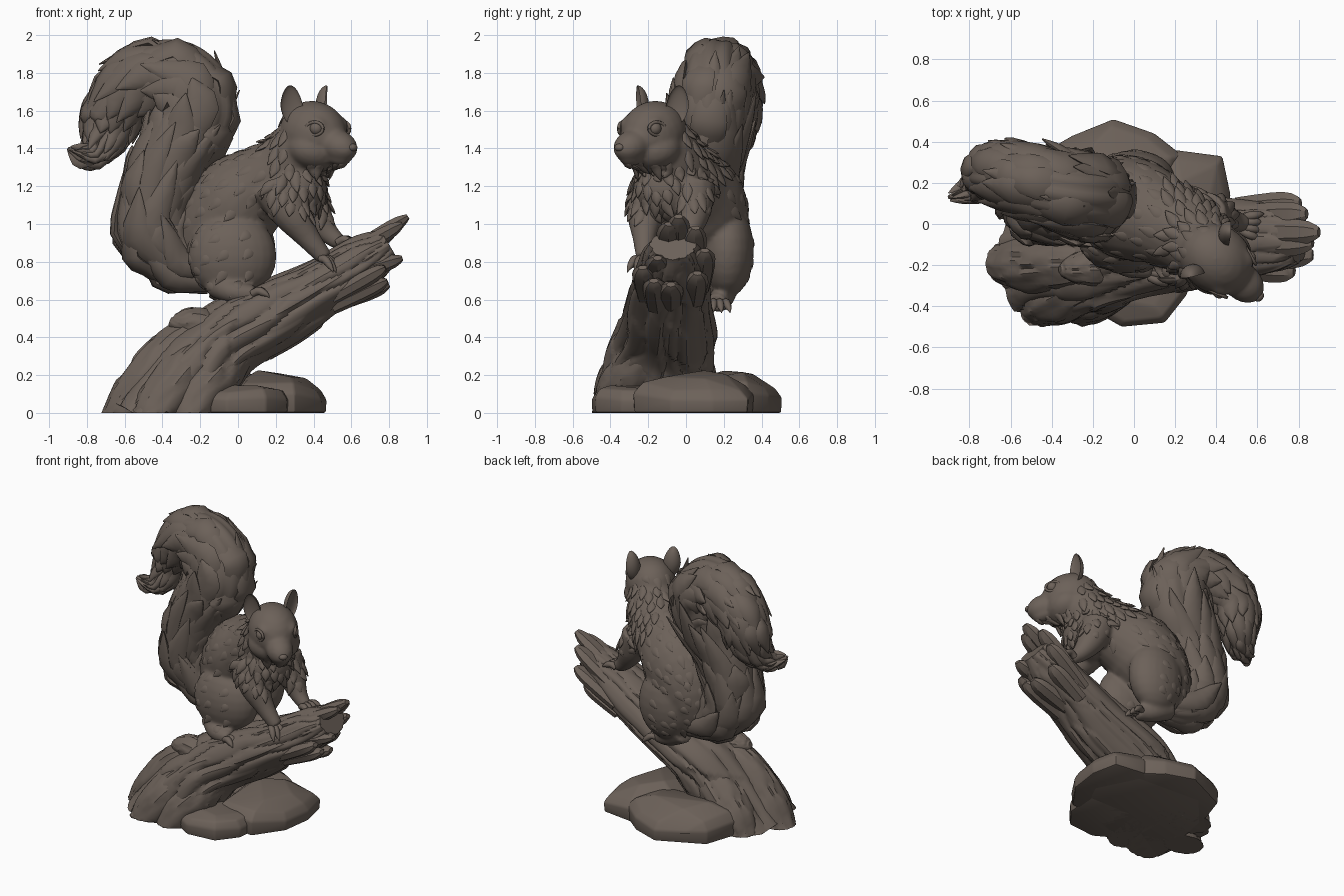
import bpy, bmesh, math, random
from mathutils import Vector, Matrix, noise
from mathutils.bvhtree import BVHTree

if "Cube" in bpy.data.objects:
    bpy.data.objects.remove(bpy.data.objects["Cube"])

random.seed(4)
X, Y, Z = Vector((1, 0, 0)), Vector((0, 1, 0)), Vector((0, 0, 1))
mat = bpy.data.materials.new("taupe_brown")
mat.diffuse_color = (0.15, 0.12, 0.10, 1)
mat.use_nodes = True
mat.node_tree.nodes["Principled BSDF"].inputs["Base Color"].default_value = mat.diffuse_color


def finish(bm, name, angle=50):
    bmesh.ops.recalc_face_normals(bm, faces=bm.faces)
    me = bpy.data.meshes.new(name)
    bm.to_mesh(me)
    bm.free()
    ob = bpy.data.objects.new(name, me)
    bpy.context.collection.objects.link(ob)
    me.materials.append(mat)
    bpy.ops.object.select_all(action='DESELECT')
    ob.select_set(True)
    bpy.context.view_layer.objects.active = ob
    bpy.ops.object.shade_smooth_by_angle(angle=math.radians(angle))
    return ob


def spline(pts, n):
    out, m = [], len(pts) - 1
    for k in range(n):
        u = k / (n - 1) * m
        i = min(int(u), m - 1)
        t = u - i
        q = [pts[max(0, min(m, i + d))] for d in (-1, 0, 1, 2)]
        out.append([0.5 * (2 * b + (c - a) * t + (2 * a - 5 * b + 4 * c - d) * t * t
                           + (3 * b - a - 3 * c + d) * t ** 3) for a, b, c, d in zip(*q)])
    return out


def frames(pts, n, up):
    rows = spline([tuple(p) if len(p) == 5 else (*p, p[3]) for p in pts], n)
    P = [Vector(r[:3]) for r in rows]
    res = []
    for i, r in enumerate(rows):
        t = P[min(i + 1, n - 1)] - P[max(i - 1, 0)]
        a = up.cross(t).normalized()
        res.append((P[i], a, t.cross(a).normalized(), abs(r[3]), abs(r[4])))
    return res


def on_ring(f, ang, grow=1.0):
    p, a, b, ra, rb = f
    return p + (a * math.cos(ang) * ra + b * math.sin(ang) * rb) * grow


def sweep(bm, pts, sides=10, n=12, up=Y, mod=None):
    fr = frames(pts, n, up)
    rings = []
    for i, f in enumerate(fr):
        angs = [math.tau * j / sides for j in range(sides)]
        rings.append([bm.verts.new(on_ring(f, g, mod(g, i / (n - 1)) if mod else 1)) for g in angs])
    for r, s in zip(rings, rings[1:]):
        for j in range(sides):
            bm.faces.new((r[j], r[(j + 1) % sides], s[(j + 1) % sides], s[j]))
    bm.faces.new(rings[0])
    bm.faces.new(rings[-1])
    return fr


def ball(bm, c, r, fwd=X, seg=24):
    f = Vector(fwd).normalized()
    s = Z.cross(f).normalized()
    m = Matrix((f, s, f.cross(s))).transposed().to_4x4()
    m = Matrix.Translation(c) @ m @ Matrix.Diagonal((*r, 1))
    return bmesh.ops.create_uvsphere(bm, u_segments=seg, v_segments=seg // 2, radius=1, matrix=m)["verts"]


def lock(bm, p, q, e, nrm, w, th):
    # pointed tuft of fur through three points
    sweep(bm, [(*p, w * .35, th * .5), (*p.lerp(q, .5), w * .85, th), (*q, w, th),
               (*q.lerp(e, .55), w * .6, th * .8), (*e, w * .03, th * .1)], 8, 9, nrm)


# body: torso, haunches, limbs and head fused into one skin
bm = bmesh.new()
sweep(bm, [(-.17, .12, .7, .13), (-.12, .11, .92, .22), (.0, .07, 1.11, .25), (.14, .01, 1.21, .215),
           (.27, -.06, 1.3, .19), (.36, -.13, 1.43, .165)], 24, 20)
ball(bm, (.31, -.1, 1.19), (.16, .18, .17))
ball(bm, (-.03, -.09, .83), (.235, .15, .23))
ball(bm, (.0, .22, .86), (.2, .14, .25))
for limb in ([(.2, -.16, 1.2, .13), (.28, -.21, 1.06, .105), (.37, -.22, .93, .065), (.46, -.22, .82, .045)],
             [(.34, .04, 1.2, .12), (.4, .04, 1.07, .095), (.47, .02, .96, .06), (.54, 0, .9, .042)],
             [(-.12, -.12, .68, .07), (-.03, -.2, .64, .06), (.09, -.22, .63, .045)],
             [(-.12, .2, .68, .08), (0, .19, .61, .065), (.11, .16, .58, .05)]):
    sweep(bm, limb, 14, 12)
head, fw = Vector((.40, -.17, 1.48)), Vector((.75, -.66, 0))
sd, face = Vector((.66, .75, 0)), Vector((.7, -.62, -.3))
ball(bm, head, (.195, .165, .17), face)
ball(bm, head + fw * .02 - Z * .08, (.15, .175, .12), face)
ball(bm, head + fw * .17 - Z * .065, (.12, .09, .085), face)
ball(bm, head + fw * .15 - Z * .12, (.1, .065, .045), face)
for s in (-1, 1):
    ball(bm, head + fw * .09 + sd * .09 * s + Z * .065, (.07, .04, .03), face)
body = finish(bm, "body", 80)
rm = body.modifiers.new("fuse", 'REMESH')
rm.mode, rm.voxel_size, rm.use_smooth_shade = 'VOXEL', .013, True
sm = body.modifiers.new("soften", 'SMOOTH')
sm.factor, sm.iterations = .5, 6

# eyes with lids, and nose
bm = bmesh.new()
for s in (-1, 1):
    c = head + fw * .115 + sd * .107 * s + Z * .025
    ball(bm, c, (.036, .036, .036), fw + sd * s)
    ring = [c + sd * s * .016 + fw * math.cos(g) * .046 + Z * math.sin(g) * .034
            - sd * s * math.cos(g) * .016 for g in (math.tau * k / 12 for k in range(13))]
    sweep(bm, [(*p, .009) for p in ring], 6, 26, sd)
ball(bm, head + fw * .277 - Z * .075, (.022, .028, .02), face)
finish(bm, "eyes_and_nose", 80)

# cupped ears
for s, name in ((-1, "near_ear"), (1, "far_ear")):
    bm = bmesh.new()
    out = (sd * s * .6 + fw * .8).normalized()
    wide, up = Z.cross(out), (Z + sd * s * .1).normalized()
    c = head - fw * .05 + sd * s * .125 + Z * .15
    for v in ball(bm, (0, 0, 0), (1, 1, 1)):
        n, w, h = v.co
        taper = 1 - .2 * max(h, 0)
        n = -n * .45 if n > 0 else n
        v.co = c + out * (n * .055 + .02) + wide * w * .06 * taper + up * h * .105
    finish(bm, name, 60)

# toes and claws
bm = bmesh.new()
for p, d, spread in (((.45, -.22, .815), (.6, -.25, -.35), .023), ((.53, 0, .9), (.75, -.1, .1), .023),
                     ((.08, -.22, .63), (.8, -.1, .05), .026), ((.1, .16, .58), (.75, .05, -.2), .026)):
    p, d = Vector(p), Vector(d).normalized()
    side = Z.cross(d).normalized()
    for k in range(4):
        o = p + side * (k - 1.5) * spread
        e = d + side * (k - 1.5) * .2
        sweep(bm, [(*o, .02), (*(o + e * .035 + Z * .014), .022), (*(o + e * .065), .019),
                   (*(o + e * .085 - Z * .012), .01), (*(o + e * .095 - Z * .026), .002)], 8, 10, side)
finish(bm, "toes", 60)

# tail core with strand grooves
bm = bmesh.new()
tail = [(-.1, .12, .71, .08, .1), (-.32, .12, .78, .14, .16), (-.46, .1, .95, .195, .18), (-.44, .1, 1.17, .185, .18),
        (-.33, .11, 1.39, .19, .19), (-.215, .13, 1.6, .22, .21), (-.31, .15, 1.77, .205, .18),
        (-.49, .21, 1.77, .185, .165), (-.645, .25, 1.64, .165, .14), (-.69, .25, 1.49, .125, .11),
        (-.74, .2, 1.385, .07, .075), (-.82, .155, 1.35, .04, .04), (-.9, .13, 1.4, .01, .01)]
N = 96
tf = sweep(bm, tail, 60, N, Y, lambda g, s: .91 + .06 * abs(math.sin(6 * g + 5 * s)))
finish(bm, "tail", 60)

# overlapping leaf-shaped tail locks that follow the bend
bm = bmesh.new()
for i in range(2, N - 14, 5):
    for j in range(8):
        g = math.tau * (j + (i // 5 % 2) * .5 + random.uniform(-.2, .2)) / 8
        span = random.randint(14, 19)
        k = [min(N - 1, max(0, i + random.randint(-2, 2)) + v) for v in (0, span // 2, span)]
        f = tf[k[1]]
        nrm = (on_ring(f, g) - f[0]).normalized()
        size = (f[3] + f[4]) / 2
        tip = on_ring(tf[k[2]], g + .15, 1.0) + nrm * random.uniform(.03, .25) * size
        lock(bm, on_ring(tf[k[0]], g, .87), on_ring(f, g + .05, .94), tip, nrm, size * .45, .03)
finish(bm, "tail_locks", 60)

# fur tufts laid on the skin: shallow on the back, bolder around the neck
skin = body.evaluated_get(bpy.context.evaluated_depsgraph_get()).to_mesh()
spots = [(p.center.copy(), p.normal.copy()) for p in skin.polygons]
tree = BVHTree.FromPolygons([v.co for v in skin.vertices], [p.vertices[:] for p in skin.polygons])
random.shuffle(spots)
bm, kept = bmesh.new(), []
for c, n in spots:
    front = (c - head).dot(fw)
    ruff = 1.07 < c.z < 1.54 and c.x > .18 and (c - head).length < .42
    if c.z < .7 or (c.z > 1.33 and front > -.06) or (c.x > .12 and c.z < 1.06):
        continue
    if any((c - k).length < (.05 if ruff else .085) for k in kept):
        continue
    d = Vector((-.2, .08, -1)) if ruff else Vector((-.65, .35, -.6))
    d = d + noise.noise_vector(c * 4) * .4
    d = (d - n * d.dot(n)).normalized()
    L = .115 * random.uniform(.8, 1.2)
    q, qn = tree.find_nearest(c + d * L * .5)[:2]
    e, en = tree.find_nearest(c + d * L)[:2]
    if qn.dot(n) < .4 or en.dot(n) < .2:
        continue
    kept.append(c)
    lift, w, th = (.018, .028, .012) if ruff else (.003, .026, .006)
    lock(bm, c - n * .012, q, e + en * lift, qn, w, th)
finish(bm, "fur_tufts", 60)


# fallen log with bark plates
def bark(g, s):
    warp = noise.noise(Vector((math.cos(g) * 1.6, math.sin(g) * 1.6, s * 5)))
    plate = abs(math.sin(6 * g + 2.4 * warp + 1.5 * s)) ** .4
    chip = noise.cell(Vector((math.floor(g * 2.3), math.floor(s * 7 + g), 1)))
    return .9 + .11 * plate + .03 * chip + .06 * warp


bm = bmesh.new()
sweep(bm, [(-.46, -.18, -.1, .25, .32), (-.24, -.15, .19, .24, .3), (-.06, -.11, .39, .215, .27),
           (.25, -.09, .55, .185, .225), (.5, -.08, .7, .155, .2), (.7, -.07, .83, .13, .165),
           (.8, -.07, .89, .09, .12)], 110, 90, Y, bark)
# roots and knots
for r in ([(-.12, -.18, .46, .06), (-.31, -.19, .36, .12), (-.5, -.2, .13, .14), (-.64, -.19, -.06, .1)],
          [(-.05, -.2, .42, .06), (-.22, -.27, .28, .13), (-.37, -.35, .1, .14), (-.46, -.38, -.06, .12)],
          [(.05, -.18, .42, .06), (-.07, -.25, .26, .13), (-.2, -.35, .1, .13), (-.26, -.39, -.06, .11)],
          [(-.05, -.05, .42, .06), (-.22, .0, .28, .13), (-.4, .03, .1, .14), (-.5, .05, -.06, .1)],
          [(-.05, -.2, .42, .08), (-.22, -.21, .47, .09), (-.33, -.22, .48, .05), (-.36, -.22, .49, .015)]):
    sweep(bm, r, 40, 30, Y, bark)
for v in bm.verts:
    v.co.z = max(v.co.z, 0)
finish(bm, "log", 35)

# splintered broken end
bm = bmesh.new()
for k, (y, z, end) in enumerate(((-.04, .95, (.9, -.04, 1.04)), (-.1, .93, (.87, -.09, 1.0)), (.03, .9, (.84, .05, .98)),
                                 (-.16, .84, (.87, -.15, .82)), (-.2, .78, (.78, -.23, .77)), (.07, .8, (.81, .1, .86)),
                                 (-.08, .74, (.8, -.08, .68)), (.04, .73, (.76, .06, .74)), (-.15, .73, (.79, -.17, .7)))):
    s, e = Vector((.5, y, z - .17 + .03 * (k % 2))), Vector(end)
    sweep(bm, [(*s, .04, .06), (*s.lerp(e, .6), .045, .068), (*s.lerp(e, .88), .036, .055), (*e, .014, .025)], 7, 7)
finish(bm, "splinters", 30)

# faceted base stones
stones = {
    "base_core": (.1, [(-.55, -.2), (-.3, -.4), (0, -.42), (.2, -.3), (.35, 0), (.2, .3), (-.3, .33), (-.5, .1)]),
    "front_stone": (.14, [(-.2, -.42), (-.06, -.5), (.15, -.48), (.26, -.34), (.28, -.1), (-.15, -.1)]),
    "right_stone": (.2, [(.0, -.25), (.3, -.28), (.44, -.08), (.47, .14), (.43, .33), (.2, .36), (-.05, .15)]),
    "back_stone": (.2, [(-.42, .36), (-.3, .43), (-.1, .51), (.1, .44), (.24, .33), (.15, .05), (-.35, 0), (-.5, .12)])}
for name, (h, rim) in stones.items():
    bm = bmesh.new()
    cx, cy = (sum(p[i] for p in rim) / len(rim) for i in (0, 1))
    for z, k in ((0, .98), (.55, 1), (.86, .85), (1.05, .5)):
        for x, y in rim:
            px, py = cx + (x - cx) * k, cy + (y - cy) * k
            fall = 1 - 1.2 * max(0, px - .2) - 1.3 * max(0, py - .28)
            bm.verts.new((px, py, z * h * fall * (1 + random.uniform(-.1, .1))))
    bmesh.ops.convex_hull(bm, input=bm.verts)
    bmesh.ops.delete(bm, geom=[v for v in bm.verts if not v.link_faces], context='VERTS')
    bmesh.ops.dissolve_limit(bm, angle_limit=.2, verts=bm.verts, edges=bm.edges)
    bmesh.ops.bevel(bm, geom=bm.edges[:], offset=.012, segments=2, profile=.5, affect='EDGES')
    finish(bm, name, 25)
